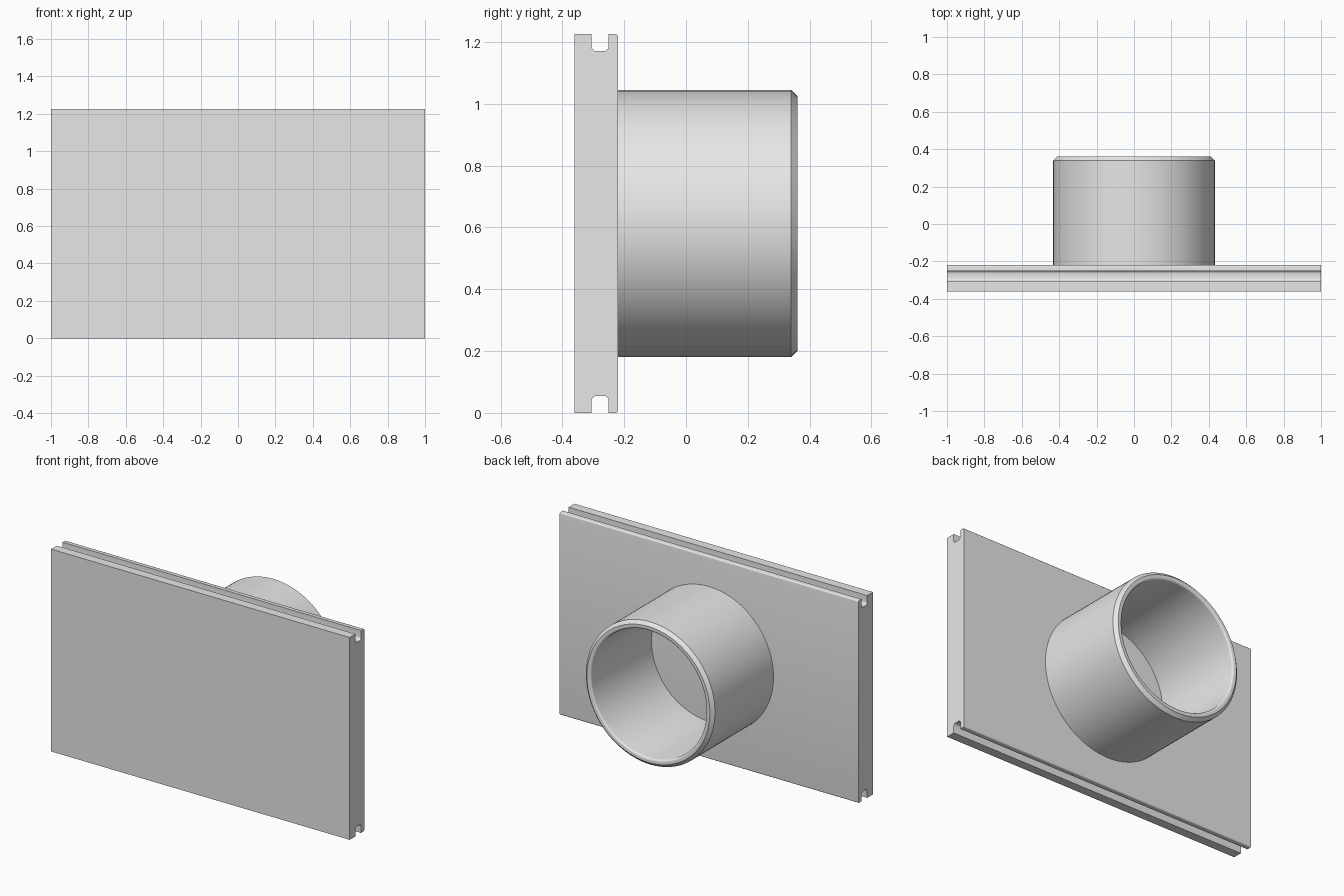
import bpy, bmesh, math

cube = bpy.data.objects.get("Cube")
if cube:
    bpy.data.objects.remove(cube, do_unlink=True)

HEIGHT = 1.225
MID = HEIGHT / 2
FRONT, BACK = -0.36, -0.22

grey = bpy.data.materials.new("light grey")
grey.use_nodes = True
colour = (0.8, 0.8, 0.8, 1)
grey.diffuse_color = colour
grey.node_tree.nodes["Principled BSDF"].inputs["Base Color"].default_value = colour


def finish(bm, name):
    bmesh.ops.recalc_face_normals(bm, faces=bm.faces)
    mesh = bpy.data.meshes.new(name)
    bm.to_mesh(mesh)
    bm.free()
    mesh.materials.append(grey)
    obj = bpy.data.objects.new(name, mesh)
    bpy.context.collection.objects.link(obj)
    bpy.ops.object.select_all(action='DESELECT')
    obj.select_set(True)
    bpy.context.view_layer.objects.active = obj
    bpy.ops.object.shade_smooth_by_angle(angle=math.radians(32))
    return obj


def arc(cy, cz, radius, start, end, steps=5):
    """Points on a quarter round, angles in degrees."""
    angles = [math.radians(start + (end - start) * i / steps) for i in range(steps + 1)]
    return [(cy + radius * math.cos(a), cz + radius * math.sin(a)) for a in angles]


# Plate: grooved half section, mirrored about mid height, extruded along x
groove_front, groove_back, groove_floor = -0.305, -0.25, HEIGHT - 0.055
fillet, lip = 0.016, 0.008
upper = [(FRONT, HEIGHT), (groove_front, HEIGHT)]
upper += arc(groove_front + fillet, groove_floor + fillet, fillet, 180, 270)
upper += arc(groove_back - fillet, groove_floor + fillet, fillet, 270, 360)
upper += [(groove_back, HEIGHT)]
upper += arc(BACK - lip, HEIGHT - lip, lip, 90, 0)
section = upper + [(y, HEIGHT - z) for y, z in reversed(upper)]

bm = bmesh.new()
end_face = bm.faces.new([bm.verts.new((-1, y, z)) for y, z in section])
swept = bmesh.ops.extrude_face_region(bm, geom=[end_face])["geom"]
bmesh.ops.translate(bm, vec=(2, 0, 0),
                    verts=[v for v in swept if isinstance(v, bmesh.types.BMVert)])
finish(bm, "grooved_plate")

# Pipe: wall section spun about the y axis, the plate closes the bore
OUTER, INNER, END = 0.432, 0.385, 0.36
wall = [(BACK - 0.01, OUTER), (END - 0.02, OUTER), (END, OUTER - 0.02)]
wall += arc(END - 0.012, INNER + 0.012, 0.012, 0, -90)
wall += [(BACK - 0.01, INNER)]

bm = bmesh.new()
verts = [bm.verts.new((0, y, MID + r)) for y, r in wall]
edges = [bm.edges.new(pair) for pair in zip(verts, verts[1:])]
bmesh.ops.spin(bm, geom=verts + edges, cent=(0, 0, MID), axis=(0, 1, 0),
               angle=math.tau, steps=96, use_merge=True)
bmesh.ops.remove_doubles(bm, verts=bm.verts, dist=0.0001)
finish(bm, "pipe_spigot")
